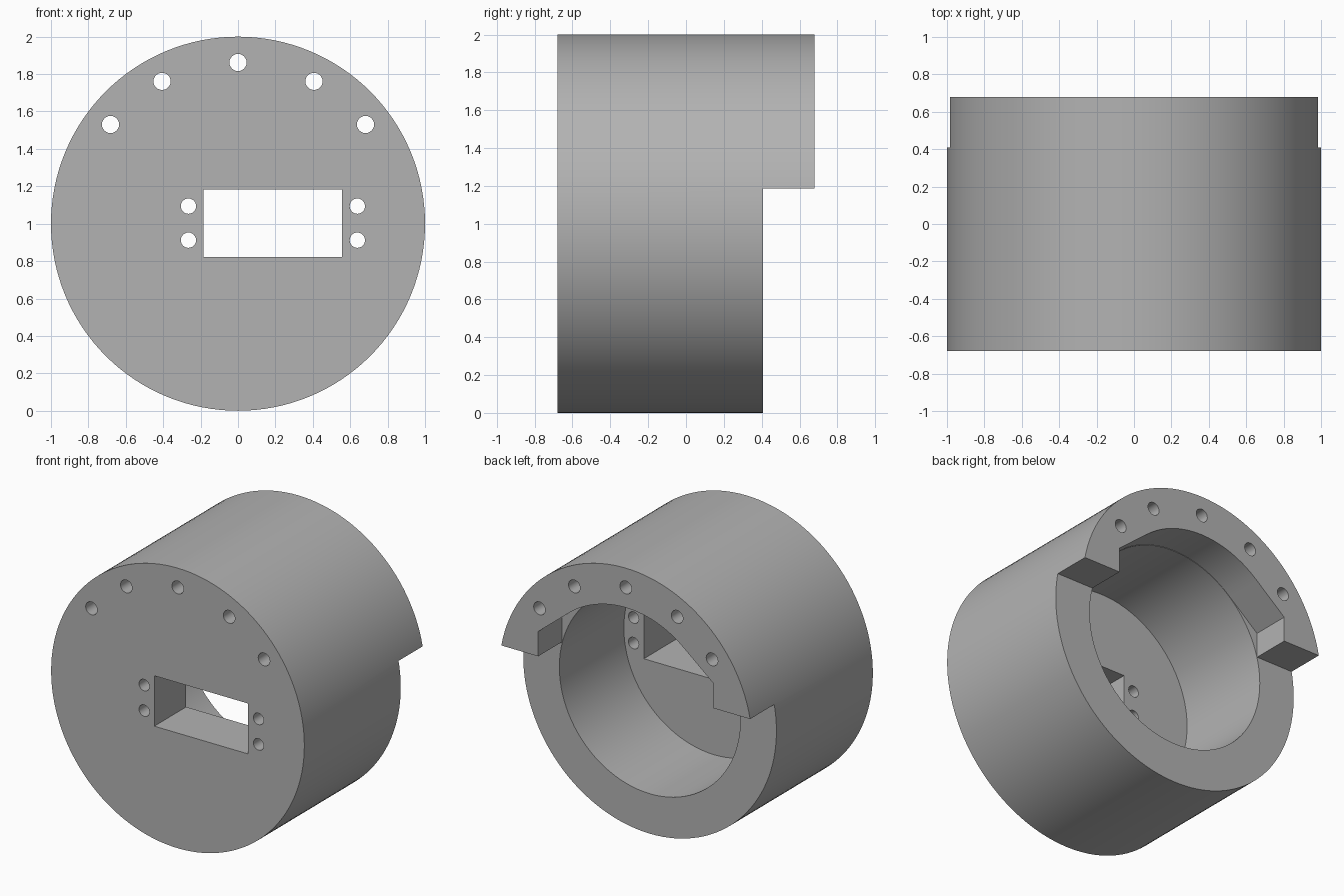
import bpy
import bmesh
from math import sin, cos, radians, tau

cube = bpy.data.objects.get("Cube")
if cube:
    bpy.data.objects.remove(cube, do_unlink=True)

FRONT, BACK, RIM = -0.68, 0.68, 0.408   # depth stations along y
FLOOR = -0.32                           # inner face of the front plate
BORE = 0.715
AXIS_Z = 1.0

grey = bpy.data.materials.new("plain grey")
grey.use_nodes = True
grey.diffuse_color = (0.45, 0.45, 0.45, 1)
grey.node_tree.nodes["Principled BSDF"].inputs["Base Color"].default_value = grey.diffuse_color


def circle(radius, sides, x=0, z=0):
    return [(x + radius * sin(tau * i / sides), z + radius * cos(tau * i / sides))
            for i in range(sides)]


def prism(name, outline, y0, y1):
    """Extrude an (x, z) outline, given about the axis, from y0 to y1."""
    bm = bmesh.new()
    face = bm.faces.new([bm.verts.new((x, y0, z + AXIS_Z)) for x, z in outline])
    top = bmesh.ops.extrude_face_region(bm, geom=[face])["geom"]
    moved = [v for v in top if isinstance(v, bmesh.types.BMVert)]
    bmesh.ops.translate(bm, verts=moved, vec=(0, y1 - y0, 0))
    bmesh.ops.recalc_face_normals(bm, faces=bm.faces)
    mesh = bpy.data.meshes.new(name)
    bm.to_mesh(mesh)
    bm.free()
    mesh.materials.append(grey)
    obj = bpy.data.objects.new(name, mesh)
    bpy.context.collection.objects.link(obj)
    return obj


# Drum body
body = prism("drum_housing", circle(1, 128), FRONT, BACK)
bpy.context.view_layer.objects.active = body
body.select_set(True)


def cut(outline, y0, y1):
    cutter = prism("cutter", outline, y0, y1)
    cutter.hide_render = True
    mod = body.modifiers.new("cut", "BOOLEAN")
    mod.operation = "DIFFERENCE"
    mod.solver = "EXACT"
    mod.object = cutter
    bpy.ops.object.modifier_apply(modifier=mod.name)
    bpy.data.objects.remove(cutter, do_unlink=True)


# Blind bore behind the front plate
cut(circle(BORE, 96), FLOOR, 1)

# Back notch: leaves an upper lip with an arched opening, flared to upright sides
arch = [(0.718 * sin(radians(a)), 0.718 * cos(radians(a))) for a in range(40, -41, -4)]
right_side = [(1.2, -1.2), (1.2, 0.185), (0.692, 0.185), (0.692, 0.362)]
left_side = [(-x, z) for x, z in reversed(right_side)]
cut(right_side + arch + left_side, RIM, 1)

# Rectangular window in the front plate
cut([(-0.185, -0.178), (0.557, -0.178), (0.557, 0.182), (-0.185, 0.182)], -1, 0)

# Screw holes either side of the window
for x in (-0.265, 0.638):
    for z in (-0.088, 0.094):
        cut(circle(0.041, 24, x, z), -1, 0)

# Long holes through the upper wall and lip
for angle in (-52, -28, 0, 28, 52):
    a = radians(angle)
    cut(circle(0.046, 24, 0.865 * sin(a), 0.862 * cos(a)), -1, 1)

bpy.ops.object.shade_smooth_by_angle(angle=radians(25))
